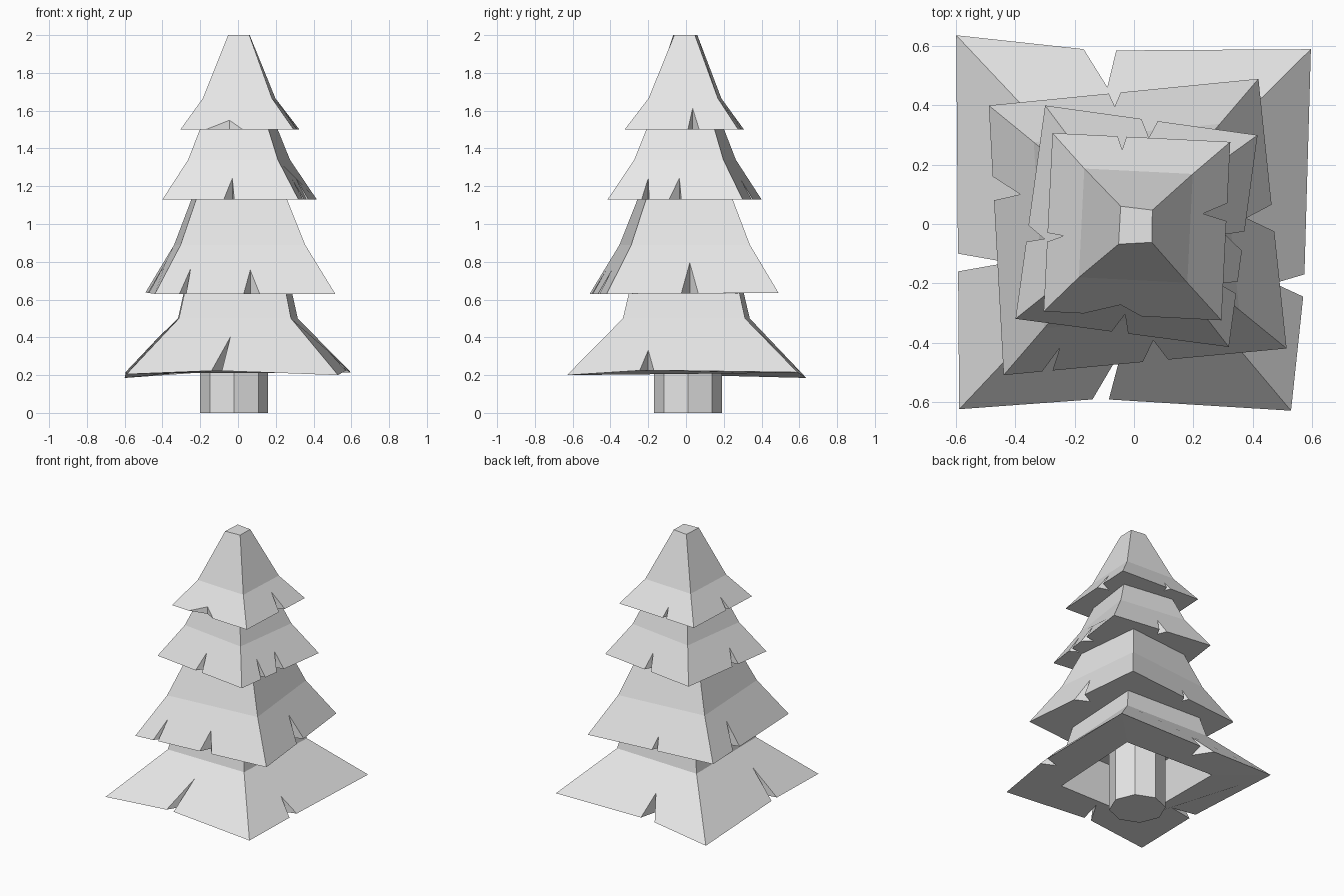
import bpy, bmesh, math
from mathutils import Vector

cube = bpy.data.objects.get("Cube")
if cube:
    bpy.data.objects.remove(cube, do_unlink=True)

grey = bpy.data.materials.new("plain_grey")
grey.use_nodes = True
grey.diffuse_color = (0.8, 0.8, 0.8, 1)
grey.node_tree.nodes["Principled BSDF"].inputs["Base Color"].default_value = grey.diffuse_color

INWARD = [Vector((0, 1, 0)), Vector((-1, 0, 0)), Vector((0, -1, 0)), Vector((1, 0, 0))]


def finish(bm, name):
    bmesh.ops.recalc_face_normals(bm, faces=bm.faces)
    mesh = bpy.data.meshes.new(name)
    bm.to_mesh(mesh)
    bm.free()
    mesh.materials.append(grey)
    obj = bpy.data.objects.new(name, mesh)
    bpy.context.collection.objects.link(obj)
    return obj


def tier(name, rim, mid, top, notches, hollow=None):
    """Skirt of branches: rim corners (front left, front right, back right, back left),
    mid and top as (scale, height) rings, notches per side as
    (start, tip, end, depth, bow) measured along the side."""
    bm = bmesh.new()
    corners = [Vector(c) for c in rim]
    base_z = sum(c.z for c in corners) / 4

    def ring(scale, z):
        return [bm.verts.new((c.x * scale, c.y * scale, z)) for c in corners]

    outer = [bm.verts.new(c) for c in corners]
    middle = ring(*mid)
    upper = ring(*top) if isinstance(top, tuple) else [bm.verts.new(c) for c in top]
    inner = ring(*(hollow[0] if hollow else (0.5, base_z)))
    run = sum(abs(c.x) + abs(c.y) for c in corners) / 8 * (1 - mid[0])
    slope = (mid[1] - base_z) / run

    for i in range(4):
        j = (i + 1) % 4
        a, b, axis = corners[i], corners[j], i % 2

        def on_rim(t):
            return a.lerp(b, (t - a[axis]) / (b[axis] - a[axis]))

        over, under = [outer[i]], [outer[i]]
        for start, tip, end, depth, bow in notches[i]:
            shift = INWARD[i] * bow + Vector((0, 0, 0.02 if hollow else 0))
            p, q = (bm.verts.new(on_rim(t) + shift) for t in (start, end))
            low = on_rim(tip) + shift + INWARD[i] * depth
            low_tip = bm.verts.new(low)
            high_tip = bm.verts.new(low + Vector((0, 0, depth * slope)))
            bm.faces.new((p, high_tip, low_tip))
            bm.faces.new((q, low_tip, high_tip))
            over += [p, high_tip, q]
            under += [p, low_tip, q]
        bm.faces.new(over + [outer[j], middle[j], middle[i]])
        bm.faces.new((under + [outer[j], inner[j], inner[i]])[::-1])
        bm.faces.new((middle[i], middle[j], upper[j], upper[i]))
    # hollow or flat underside
    if hollow:
        ceiling = ring(*hollow[1])
        for i in range(4):
            j = (i + 1) % 4
            bm.faces.new((inner[i], inner[j], ceiling[j], ceiling[i]))
        inner = ceiling
    bm.faces.new(inner[::-1])
    bm.faces.new(upper)
    return finish(bm, name)


# Trunk
bm = bmesh.new()
bmesh.ops.create_cone(bm, cap_ends=True, segments=8, radius1=0.18, radius2=0.18, depth=0.48)
bmesh.ops.translate(bm, verts=bm.verts, vec=(-0.02, 0.01, 0.24))
finish(bm, "trunk")

# Branch tiers from bottom to top
tier("bottom_branches",
     [(-.59, -.625, .205), (.53, -.63, .2), (.597, .59, .215), (-.6, .637, .185)],
     (.53, .5), (.48, .635),
     [[(-.14, -.04, -.085, .17, .035)],
      [(-.245, -.2, -.17, .1, -.02)],
      [(-.06, -.09, -.17, .125, .03)],
      [(-.1, -.13, -.16, .17, 0)]],
     hollow=[(.57, .21), (.48, .47)])

tier("lower_branches",
     [(-.44, -.51, .63), (.515, -.42, .63), (.42, .49, .635), (-.49, .4, .637)],
     (.69, .89), (.5, 1.135),
     [[(-.31, -.25, -.275, .075, 0), (.03, .065, .115, .07, 0)],
      [(-.025, .02, .065, .09, 0)],
      [(-.045, -.065, -.085, .045, 0)],
      [(.16, .1, .08, .09, 0)]])

tier("upper_branches",
     [(-.4, -.32, 1.13), (.32, -.415, 1.13), (.417, .3, 1.13), (-.3, .4, 1.13)],
     (.66, 1.34), (.5, 1.505),
     [[(-.075, -.03, -.02, .065, 0)],
      [(-.235, -.2, -.195, .065, 0), (-.09, -.035, -.025, .065, 0)],
      [(.08, .05, .025, .06, 0)],
      [(-.005, -.05, -.06, .06, 0)]])

tier("crown_branches",
     [(-.305, -.295, 1.5), (.295, -.325, 1.5), (.325, .277, 1.5), (-.275, .307, 1.5)],
     (.61, 1.665),
     [(-.052, -.068, 2), (.06, -.062, 2), (.062, .047, 2), (-.045, .06, 2)],
     [[(-.17, -.045, .025, .035, 0)],
      [(.01, .035, .07, .08, 0)],
      [(-.025, -.04, -.055, .045, 0)],
      [(-.03, -.04, -.06, .055, 0)]])
